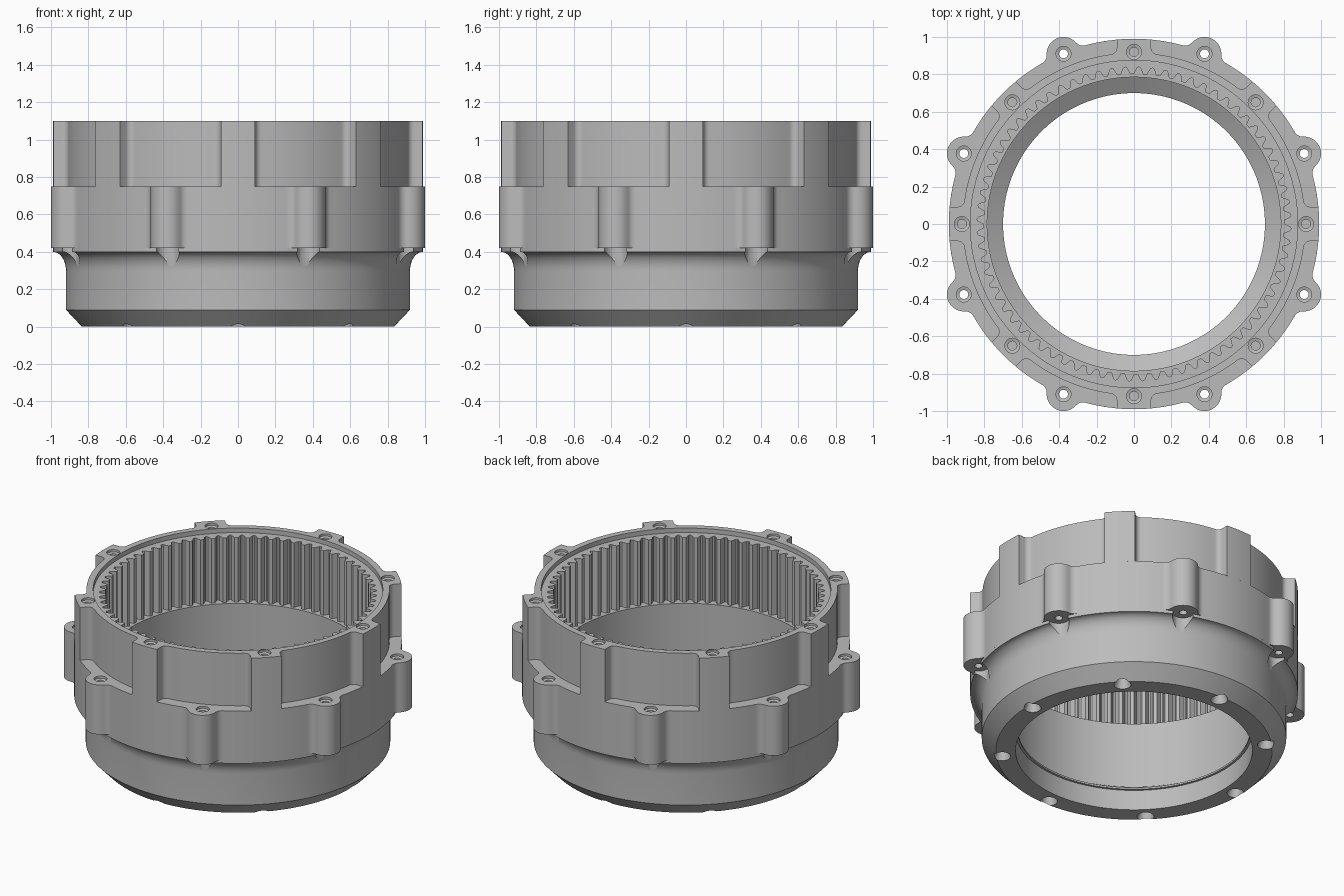
import bpy, bmesh
from math import sin, cos, pi, sqrt, atan2, asin, radians

if "Cube" in bpy.data.objects:
    bpy.data.objects.remove(bpy.data.objects["Cube"], do_unlink=True)

metal = bpy.data.materials.new("cast_grey")
metal.use_nodes = True
GREY = (0.5, 0.5, 0.5, 1)
metal.diffuse_color = GREY
metal.node_tree.nodes["Principled BSDF"].inputs["Base Color"].default_value = GREY


def loft(bm, loops, closed):
    """Skin a list of equal-length loops; closed joins last to first, else cap the ends."""
    rows = [[bm.verts.new(p) for p in loop] for loop in loops]
    n = len(rows[0])
    pairs = list(zip(rows, rows[1:])) + ([(rows[-1], rows[0])] if closed else [])
    for a, b in pairs:
        for i in range(n):
            j = (i + 1) % n
            bm.faces.new((a[i], a[j], b[j], b[i]))
    if not closed:
        bm.faces.new(rows[0])
        bm.faces.new(rows[-1])


def finish(name, bm):
    bmesh.ops.recalc_face_normals(bm, faces=bm.faces)
    mesh = bpy.data.meshes.new(name)
    bm.to_mesh(mesh)
    bm.free()
    mesh.materials.append(metal)
    ob = bpy.data.objects.new(name, mesh)
    bpy.context.collection.objects.link(ob)
    return ob


def circle(r, z, n, cx=0, cy=0):
    return [(cx + r * cos(2 * pi * i / n), cy + r * sin(2 * pi * i / n), z) for i in range(n)]


def lathe(name, profile, n=192):
    bm = bmesh.new()
    loft(bm, [circle(r, z, n) for r, z in profile], True)
    return finish(name, bm)


def ring(name, outer, inner, z0, z1):
    """Annular prism between two matched outlines."""
    bm = bmesh.new()
    at = lambda pts, z: [(x, y, z) for x, y in pts]
    loft(bm, [at(outer, z0), at(outer, z1), at(inner, z1), at(inner, z0)], True)
    return finish(name, bm)


def arc(cx, cy, r, a0, a1, n):
    return [(cx + r * cos(a0 + (a1 - a0) * i / n), cy + r * sin(a0 + (a1 - a0) * i / n))
            for i in range(n + 1)]


def repeat8(half, start):
    """Mirror a half sector and copy it eight times around the axis."""
    sector = [(x, -y) for x, y in reversed(half[1:-1])] + half
    out = []
    for k in range(8):
        c, s = cos(start + k * pi / 4), sin(start + k * pi / 4)
        out += [(x * c - y * s, x * s + y * c) for x, y in sector]
    return out


def round_inner(outline, r):
    return [(r * cos(atan2(y, x)), r * sin(atan2(y, x))) for x, y in outline]


def cutter(name, profile, radius, start):
    """Eight stepped drills on a bolt circle."""
    bm = bmesh.new()
    for k in range(8):
        a = start + k * pi / 4
        loft(bm, [circle(r, z, 24, radius * cos(a), radius * sin(a)) for r, z in profile], False)
    ob = finish(name, bm)
    ob.hide_render = True
    return ob


def cut(ob, tool):
    mod = ob.modifiers.new("drill", "BOOLEAN")
    mod.operation, mod.solver, mod.object = "DIFFERENCE", "EXACT", tool
    bpy.context.view_layer.objects.active = ob
    bpy.ops.object.modifier_apply(modifier=mod.name)


SECTOR = pi / 8
FLANGE, WALL, LOBE_POS, LOBE = 0.99, 0.915, 0.985, 0.09

# Middle flange: round body with eight filleted lobes
f = 0.05
fx = ((FLANGE + f) ** 2 + LOBE_POS ** 2 - (LOBE + f) ** 2) / (2 * LOBE_POS)
fy = sqrt((FLANGE + f) ** 2 - fx ** 2)
phi, theta = atan2(fy, fx - LOBE_POS), atan2(fy, fx)
half = (arc(LOBE_POS, 0, LOBE, 0, phi, 8)
        + arc(fx, fy, f, phi + pi, theta + pi, 6)[1:]
        + arc(0, 0, FLANGE, theta, SECTOR, 8)[1:])
outline = repeat8(half, SECTOR)
flange = ring("lobed_flange", outline, round_inner(outline, 0.85), 0.42, 0.75)

# Upper collar: thinner wall with eight square bosses
f, w = 0.035, 0.092
fy = w + f
fx = sqrt((WALL + f) ** 2 - fy ** 2)
theta = atan2(fy, fx)
half = (arc(0, 0, FLANGE, 0, asin(w / FLANGE), 4)
        + arc(fx, fy, f, 1.5 * pi, theta + pi, 6)
        + arc(0, 0, WALL, theta, SECTOR, 10)[1:])
outline = repeat8(half, 0)
collar = ring("upper_collar", outline, round_inner(outline, 0.875), 0.75, 1.1)

# Lower shell: chamfered foot, cove below the flange, smooth bore and inner lip
cove = [(0.92 + 0.07 * (1 - cos(a)), 0.30 + 0.10 * sin(a))
        for a in (pi / 2 * i / 10 for i in range(11))]
shell = lathe("lower_shell", [(0.715, 0), (0.835, 0), (0.92, 0.09)] + cove + [
    (0.99, 0.42), (0.86, 0.42), (0.86, 0.64), (0.785, 0.64),
    (0.785, 0.20), (0.70, 0.147), (0.70, 0.135), (0.715, 0.135)])

# Internal ring gear
TEETH = 72
inner = []
for k in range(TEETH):
    for frac, r in ((0.0, 0.802), (0.3, 0.802), (0.52, 0.835), (0.65, 0.84), (0.78, 0.835)):
        a = 2 * pi * (k + frac) / TEETH
        inner.append((r * cos(a), r * sin(a)))
gear = ring("ring_gear", round_inner(inner, 0.88), inner, 0.64, 1.07)

# Bolt holes and the spot faces under the lobes
collar_drill = cutter("collar_drill", [(0.024, 0.85), (0.024, 1.08), (0.04, 1.085), (0.04, 1.15)],
                      0.92, 0)
lobe_drill = cutter("lobe_drill", [(0.064, 0.2), (0.064, 0.42), (0.024, 0.42), (0.024, 0.73),
                                   (0.04, 0.735), (0.04, 0.8)], LOBE_POS, SECTOR)
foot_drill = cutter("foot_drill", [(0.055, -0.02), (0.05, 0.01), (0.028, 0.06), (0.028, 0.13)],
                    0.80, 0)
cut(collar, collar_drill)
cut(flange, lobe_drill)
cut(shell, lobe_drill)
cut(shell, foot_drill)
for tool in (collar_drill, lobe_drill, foot_drill):
    bpy.data.objects.remove(tool, do_unlink=True)

# Smooth the round walls, keep machined edges crisp
bpy.ops.object.select_all(action="DESELECT")
for ob in (flange, collar, shell, gear):
    ob.select_set(True)
bpy.context.view_layer.objects.active = flange
bpy.ops.object.shade_smooth_by_angle(angle=radians(25))
